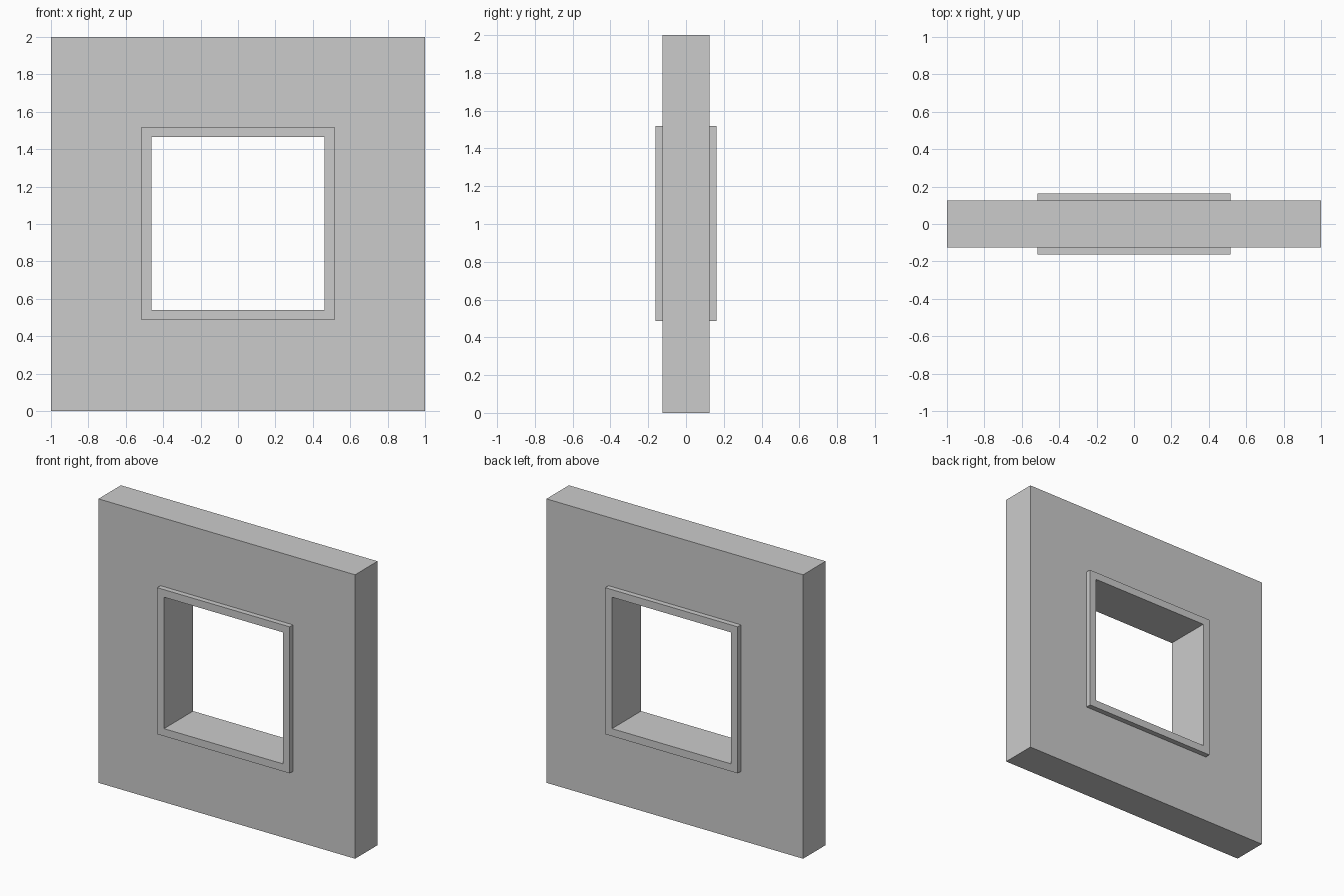
import bpy
import bmesh

if "Cube" in bpy.data.objects:
    bpy.data.objects.remove(bpy.data.objects["Cube"])

CENTRE_Z = 1.0


def square_ring(name, outer, inner, half_depth, centre_z=CENTRE_Z):
    """Square ring facing -y, given half sizes of its outside and opening."""
    bm = bmesh.new()
    corners = [(-1, -1), (1, -1), (1, 1), (-1, 1)]

    def loop(half, y, cz):
        return [bm.verts.new((x * half, y, cz + z * half)) for x, z in corners]

    # Four loops around the section: front outer, front inner, back inner, back outer
    loops = [loop(outer, -half_depth, CENTRE_Z if outer == 1 else centre_z),
             loop(inner, -half_depth, centre_z),
             loop(inner, half_depth, centre_z),
             loop(outer, half_depth, CENTRE_Z if outer == 1 else centre_z)]
    for a, b in zip(loops, loops[1:] + loops[:1]):
        for i in range(4):
            j = (i + 1) % 4
            bm.faces.new((a[i], a[j], b[j], b[i]))
    bmesh.ops.recalc_face_normals(bm, faces=bm.faces)
    mesh = bpy.data.meshes.new(name)
    bm.to_mesh(mesh)
    bm.free()
    obj = bpy.data.objects.new(name, mesh)
    bpy.context.collection.objects.link(obj)
    return obj


# Wall panel with its square opening
square_ring("wall", 1.0, 0.516, 0.125, 1.002)

# Window frame lining the opening, proud of the wall on both sides
square_ring("window_frame", 0.516, 0.463, 0.162, 1.002)
